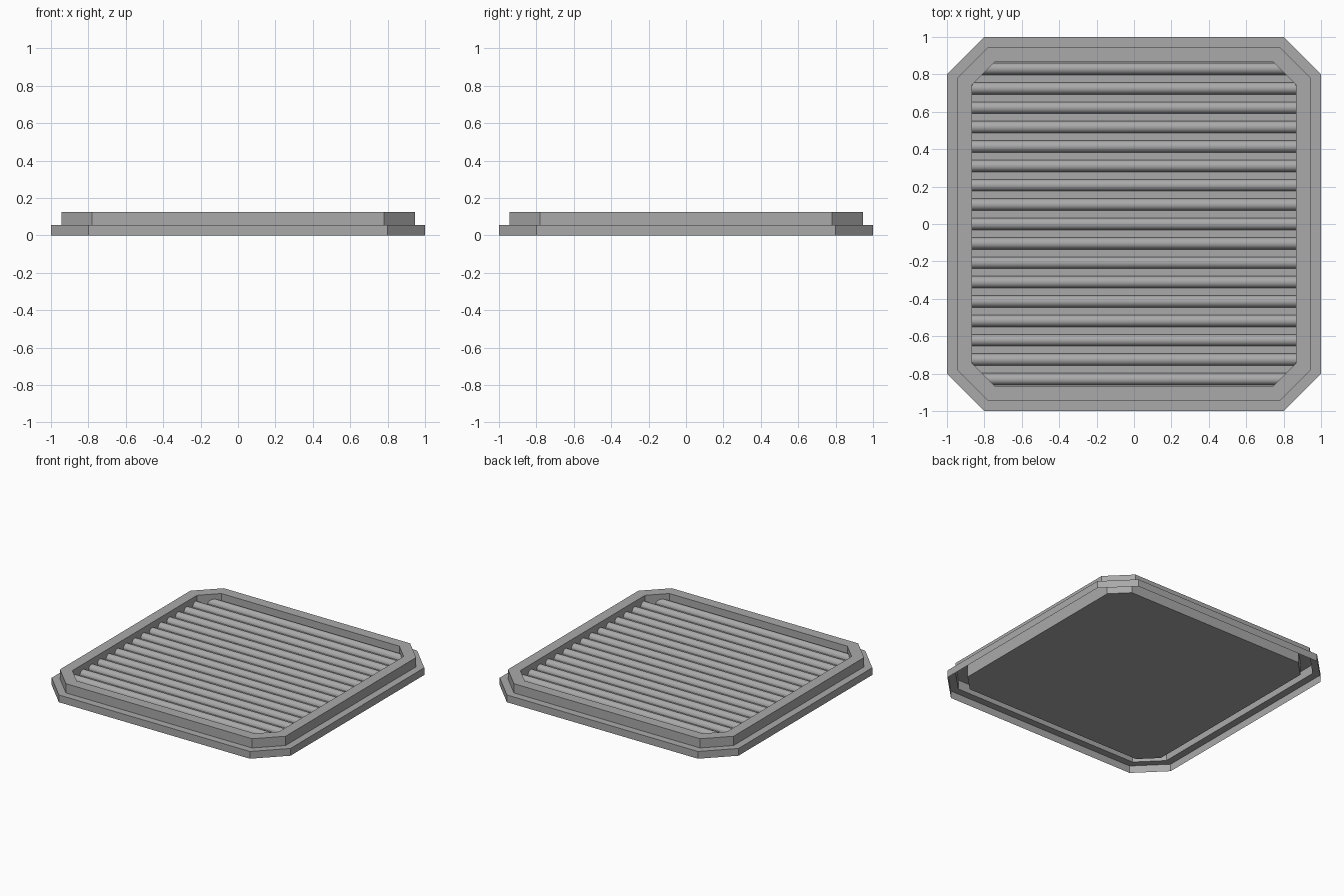
import bpy
import bmesh
from math import pi, sin, cos

cube = bpy.data.objects.get("Cube")
if cube:
    bpy.data.objects.remove(cube, do_unlink=True)

grey = bpy.data.materials.new("metal grey")
grey.use_nodes = True
grey.diffuse_color = (0.4, 0.4, 0.4, 1)
grey.node_tree.nodes["Principled BSDF"].inputs["Base Color"].default_value = (0.4, 0.4, 0.4, 1)

OPEN, CUT = 0.865, 0.745      # opening half width and start of its corner cut
FLOOR, UNDER = 0.055, 0.03    # top and underside of the panel


def octagon(bm, half, cut, z):
    """Ring of a square with cut corners, counterclockwise."""
    pts = []
    x, y = (half, -cut), (half, cut)
    for _ in range(4):
        pts += [x, y]
        x, y = (-x[1], x[0]), (-y[1], y[0])
    return [bm.verts.new((px, py, z)) for px, py in pts]


def bridge(bm, a, b):
    n = len(a)
    for i in range(n):
        j = (i + 1) % n
        bm.faces.new((a[i], a[j], b[j], b[i]))


def finish(bm, name):
    mesh = bpy.data.meshes.new(name)
    bm.to_mesh(mesh)
    bm.free()
    obj = bpy.data.objects.new(name, mesh)
    bpy.context.collection.objects.link(obj)
    mesh.materials.append(grey)
    return obj


# Stepped frame: thin pressed shell, open underneath
bm = bmesh.new()
steps = [(1, 0.8, 0), (1, 0.8, FLOOR), (0.945, 0.78, FLOOR),
         (0.945, 0.78, 0.125), (OPEN, CUT, 0.125), (OPEN, CUT, FLOOR)]
rings = [octagon(bm, *s) for s in steps]
for low, high in zip(rings, rings[1:]):
    bridge(bm, low, high)
finish(bm, "frame")

# Flat panel closing the opening
bm = bmesh.new()
bottom = octagon(bm, OPEN, CUT, UNDER)
top = octagon(bm, OPEN, CUT, FLOOR)
bridge(bm, bottom, top)
bm.faces.new(top)
bm.faces.new(bottom[::-1])
finish(bm, "panel")

# Half-round ribs across the panel, trimmed to the cut corners
COUNT, PITCH, RADIUS, SEGMENTS = 17, 0.1036, 0.0315, 12
bm = bmesh.new()
for k in range(COUNT):
    centre = (k - (COUNT - 1) / 2) * PITCH
    left, right = [], []
    for s in range(SEGMENTS + 1):
        a = pi * s / SEGMENTS
        y, z = centre + RADIUS * cos(a), FLOOR + RADIUS * sin(a)
        x = min(OPEN, OPEN + CUT - abs(y))
        left.append(bm.verts.new((x, y, z)))
        right.append(bm.verts.new((-x, y, z)))
    for s in range(SEGMENTS):
        bm.faces.new((left[s], left[s + 1], right[s + 1], right[s]))
bmesh.ops.recalc_face_normals(bm, faces=bm.faces)
for f in bm.faces:
    if f.normal.z < 0:
        f.normal_flip()
ribs = finish(bm, "ribs")
bpy.ops.object.select_all(action="DESELECT")
ribs.select_set(True)
bpy.context.view_layer.objects.active = ribs
bpy.ops.object.shade_smooth_by_angle()
